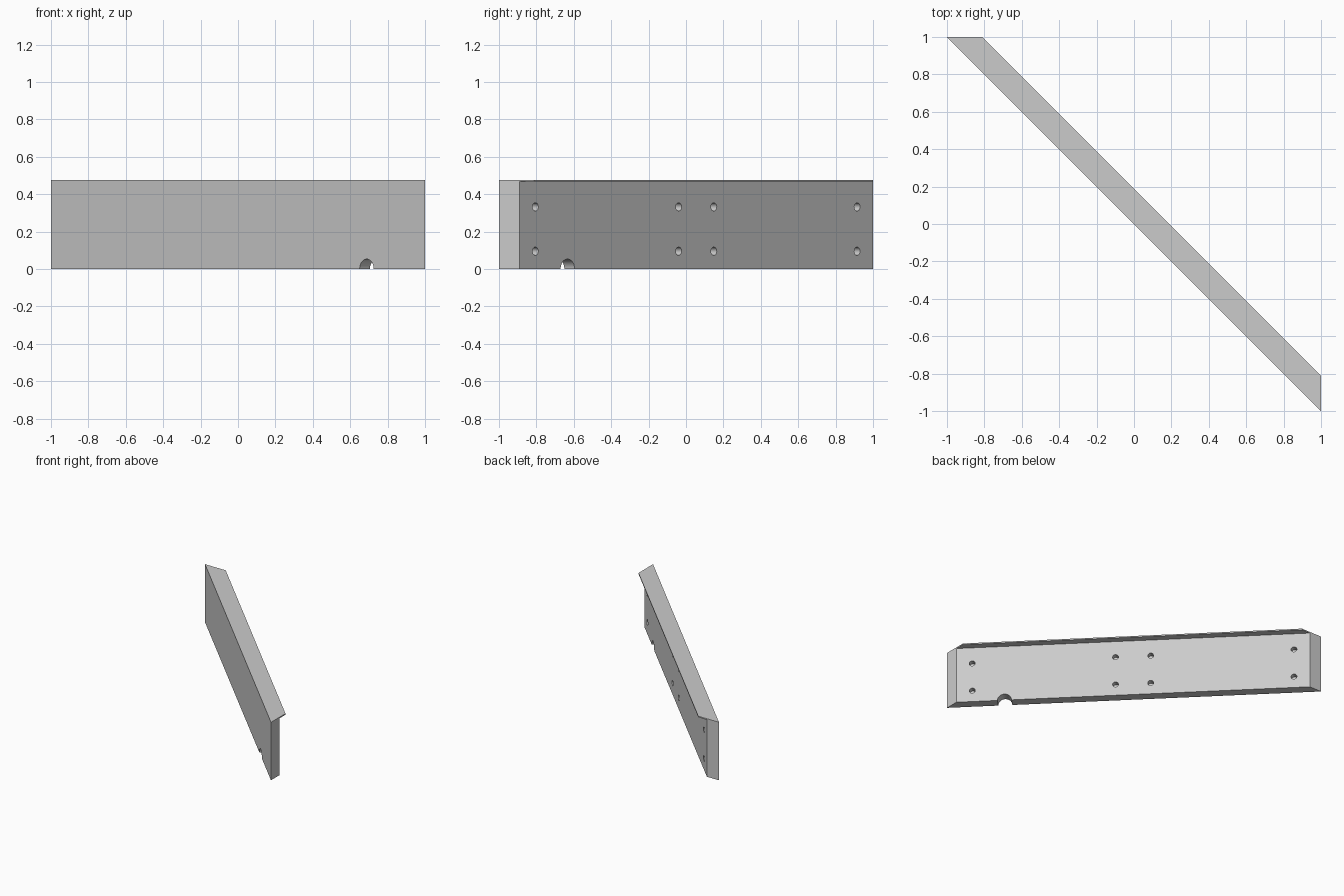
import bpy, bmesh
from math import sqrt
from mathutils import Vector

if "Cube" in bpy.data.objects:
    bpy.data.objects.remove(bpy.data.objects["Cube"], do_unlink=True)

HEIGHT, LIP = 0.477, 0.01
BODY, OVERHANG = 0.11, 0.188      # thickness measured along x or y
HOLE_R, HOLE_DEPTH, NOTCH_R = 0.022, 0.045, 0.053
OUT = Vector((1, 1, 0)).normalized()   # direction the back face looks

grey = bpy.data.materials.new("light_grey")
grey.use_nodes = True
colour = (0.6, 0.6, 0.6, 1)
grey.diffuse_color = colour
grey.node_tree.nodes["Principled BSDF"].inputs["Base Color"].default_value = colour


def add_object(name, bm):
    bmesh.ops.recalc_face_normals(bm, faces=bm.faces)
    mesh = bpy.data.meshes.new(name)
    bm.to_mesh(mesh)
    bm.free()
    mesh.materials.append(grey)
    obj = bpy.data.objects.new(name, mesh)
    bpy.context.collection.objects.link(obj)
    return obj


# Diagonal board with mitred ends and a thin overhanging top lip
profile = [(0, 0), (BODY, 0), (BODY, HEIGHT - LIP), (OVERHANG, HEIGHT - LIP),
           (OVERHANG, HEIGHT), (0, HEIGHT)]
bm = bmesh.new()
far = [bm.verts.new((d - 1, 1, z)) for d, z in profile]
near = [bm.verts.new((1, d - 1, z)) for d, z in profile]
bm.faces.new(far)
bm.faces.new(near[::-1])
for i in range(len(profile)):
    j = (i + 1) % len(profile)
    bm.faces.new((far[i], near[i], near[j], far[j]))
board = add_object("mitred_board", bm)


def add_cutter(bm, centre, radius, length, sides):
    rot = OUT.to_track_quat('Z', 'Y').to_matrix().to_4x4()
    rot.translation = centre
    bmesh.ops.create_cone(bm, cap_ends=True, segments=sides, radius1=radius,
                          radius2=radius, depth=length, matrix=rot)


# Blind screw holes in the back and a round cable notch in the bottom edge
bm = bmesh.new()
for s in (-0.86, -0.094, 0.094, 0.86):
    for z in (0.095, 0.332):
        centre = Vector((BODY / 2 - s, BODY / 2 + s, z))
        add_cutter(bm, centre, HOLE_R, 2 * HOLE_DEPTH, 24)
add_cutter(bm, Vector((0.688, -0.688, 0)), NOTCH_R, 0.5, 48)
cutter = add_object("hole_cutters", bm)
cutter.hide_render = True

# Apply the cut
mod = board.modifiers.new("holes", 'BOOLEAN')
mod.object = cutter
mod.solver = 'EXACT'
bpy.context.view_layer.objects.active = board
board.select_set(True)
bpy.ops.object.modifier_apply(modifier=mod.name)
bpy.data.objects.remove(cutter, do_unlink=True)
bpy.ops.object.shade_smooth_by_angle()
